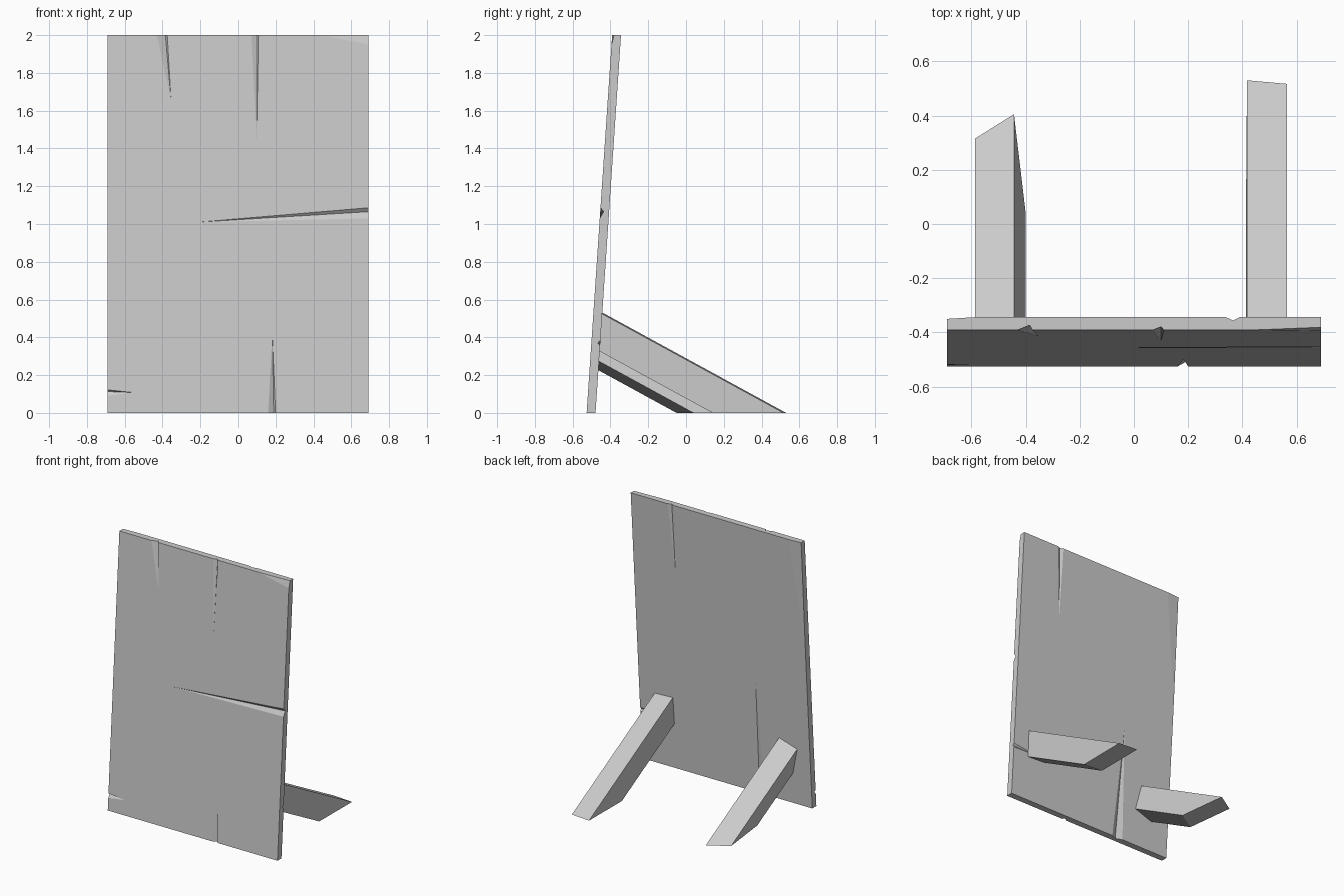
import bpy, bmesh
from mathutils import Vector

if "Cube" in bpy.data.objects:
    bpy.data.objects.remove(bpy.data.objects["Cube"], do_unlink=True)

HALF, HEIGHT, THICK, LEAN = 0.69, 2.0, 0.047, 0.0675

grey = bpy.data.materials.new("plain grey")
grey.use_nodes = True
grey.diffuse_color = (0.6, 0.6, 0.6, 1)
grey.node_tree.nodes["Principled BSDF"].inputs["Base Color"].default_value = (0.6, 0.6, 0.6, 1)


def make_object(name, bm):
    bmesh.ops.recalc_face_normals(bm, faces=bm.faces)
    mesh = bpy.data.meshes.new(name)
    bm.to_mesh(mesh)
    bm.free()
    mesh.materials.append(grey)
    obj = bpy.data.objects.new(name, mesh)
    bpy.context.collection.objects.link(obj)
    return obj


def add_hull(bm, points):
    verts = [bm.verts.new(p) for p in points]
    bmesh.ops.convex_hull(bm, input=verts)


def on_board(x, z, back=False, depth=0.0):
    """Point on the leaning board's front or back, sunk in by depth."""
    y = -0.526 + LEAN * z
    return Vector((x, y + THICK - depth if back else y + depth, z))


def add_crack(bm, tip, a, b, root, depth, back=False):
    """V groove that widens from its tip to the board's edge."""
    t = on_board(*tip, back)
    r = on_board(*root, back, depth)
    sides = [r + (on_board(*p, back) - r) * 1.6 for p in (a, b)]
    add_hull(bm, [t] + [t + (p - t) * 1.15 for p in [r] + sides])


def add_chip(bm, side, width, drop, depth, back=False):
    """Shallow chip off a top corner."""
    x = side * HALF
    corner = on_board(x, HEIGHT, back)
    tri = [on_board(x - side * width, HEIGHT, back),
           on_board(x, HEIGHT - drop, back),
           on_board(x, HEIGHT, back, depth)]
    mid = sum(tri, Vector()) / 3
    add_hull(bm, [mid + (p - mid) * 1.8 for p in tri] + [corner + (corner - mid) * 3])


# leaning board
bm = bmesh.new()
add_hull(bm, [on_board(x, z, back) for x in (-HALF, HALF)
              for z in (0, HEIGHT) for back in (False, True)])
board = make_object("board", bm)

# cracks: tip, two rims at the edge, groove root, depth
bm = bmesh.new()
for crack in [
    ((-0.355, 1.66), (-0.43, 2), (-0.375, 2), (-0.385, 2), 0.018),
    ((0.1, 1.44), (0.07, 2), (0.11, 2), (0.1, 2), 0.012),
    ((-0.21, 1.01), (HALF, 1.03), (HALF, 1.086), (HALF, 1.065), 0.018),
    ((-0.555, 0.108), (-HALF, 0.09), (-HALF, 0.122), (-HALF, 0.113), 0.015),
    ((0.183, 0.41), (0.16, 0), (0.2, 0), (0.19, 0), 0.017),
    ((0.35, 1.47), (0.34, 2), (0.39, 2), (0.365, 2), 0.012, True),
    ((-0.27, 0.85), (-0.3, 0), (-0.21, 0), (-0.25, 0), 0.018, True),
    ((0.5, 0.36), (HALF, 0.355), (HALF, 0.385), (HALF, 0.37), 0.012, True),
]:
    add_crack(bm, *crack)
add_chip(bm, 1, 0.25, 0.05, 0.01)
add_chip(bm, -1, 0.1, 0.8, 0.006, back=True)
cutter = make_object("crack_cutter", bm)
cutter.hide_render = True

cut = board.modifiers.new("cracks", "BOOLEAN")
cut.operation, cut.solver, cut.object = "DIFFERENCE", "EXACT", cutter
bpy.context.view_layer.objects.active = board
bpy.ops.object.modifier_apply(modifier=cut.name)
bpy.data.objects.remove(cutter, do_unlink=True)


def make_strut(name, feet):
    """Sloping prop: floor corners carried up into the board."""
    bm = bmesh.new()
    slope = 0.546
    points = []
    for x, y in feet:
        points.append((x, y, 0))
        # stop just inside the board's back face
        z = slope * (y + 0.46)
        top_y = -0.526 + LEAN * z + THICK * 0.7
        points.append((x, top_y, slope * (y - top_y)))
    add_hull(bm, points)
    return make_object(name, bm)


# rear struts
make_strut("left_strut", [(0.417, 0.53), (0.565, 0.517), (0.562, 0.14), (0.414, 0.153)])
make_strut("right_strut", [(-0.587, 0.315), (-0.443, 0.405), (-0.4, 0.04), (-0.544, -0.05)])
